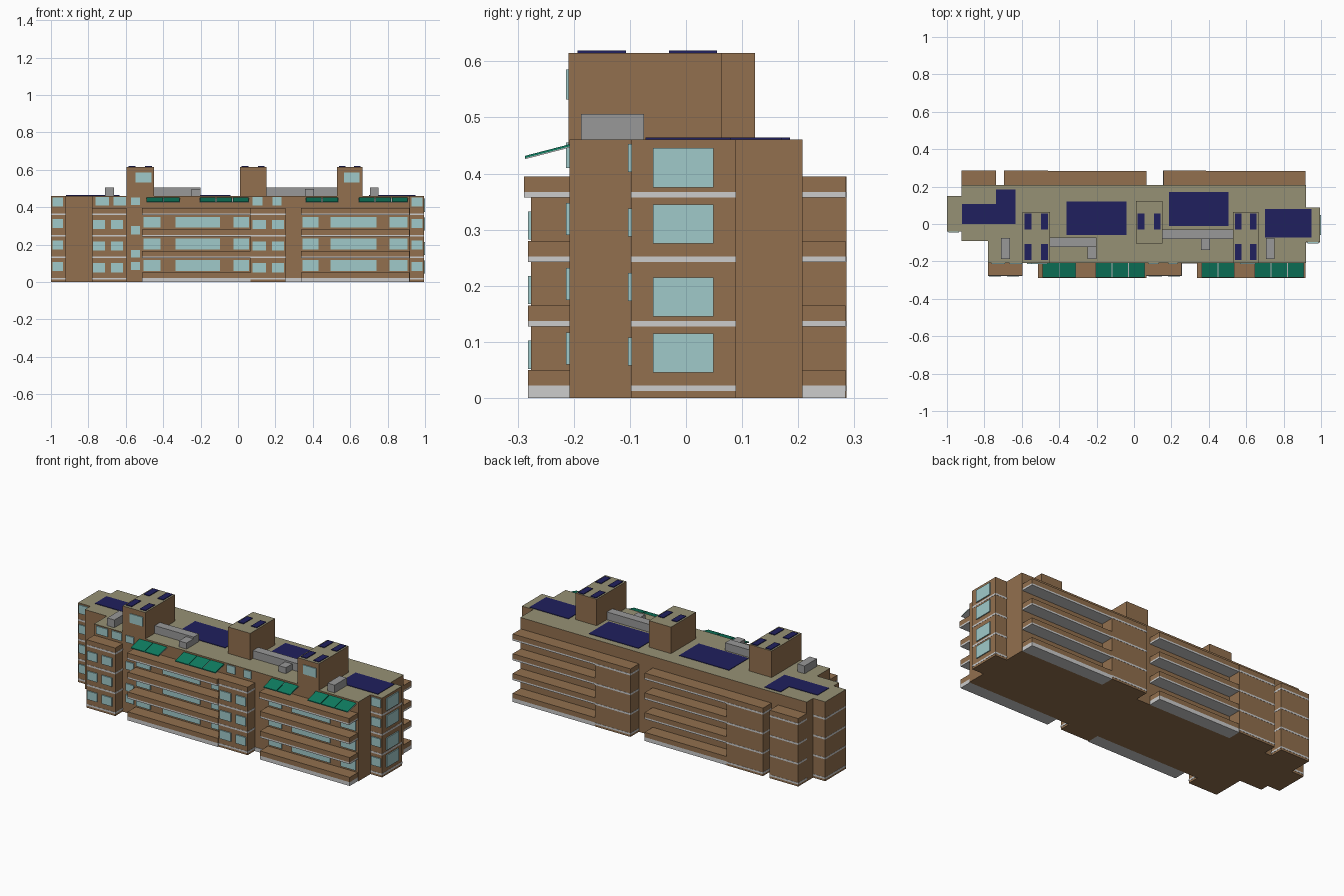
import bpy
import bmesh

if "Cube" in bpy.data.objects:
    bpy.data.objects.remove(bpy.data.objects["Cube"], do_unlink=True)


def material(name, *srgb):
    linear = [((c / 255 + 0.055) / 1.055) ** 2.4 for c in srgb] + [1.0]
    mat = bpy.data.materials.new(name)
    mat.use_nodes = True
    mat.diffuse_color = linear
    shader = mat.node_tree.nodes["Principled BSDF"]
    shader.inputs["Base Color"].default_value = linear
    shader.inputs["Roughness"].default_value = 0.9
    return mat


brick = material("brown brick", 146, 112, 78)
roofing = material("khaki roofing", 150, 145, 117)
glass = material("pale blue glass", 160, 202, 202)
navy = material("navy solar panel", 32, 32, 94)
green = material("green awning", 14, 124, 96)
white = material("white trim", 204, 204, 204)
grey = material("grey metal", 152, 152, 152)


def finish(name, bm, mat, top=None):
    """Turn a bmesh into an object; upward faces may take a second material."""
    bmesh.ops.recalc_face_normals(bm, faces=bm.faces)
    mesh = bpy.data.meshes.new(name)
    mesh.materials.append(mat)
    if top:
        mesh.materials.append(top)
        for face in bm.faces:
            face.material_index = int(face.normal.z > 0.5)
    bm.to_mesh(mesh)
    bm.free()
    obj = bpy.data.objects.new(name, mesh)
    bpy.context.collection.objects.link(obj)
    return obj


def boxes(name, mat, spans, top=None):
    """One object from boxes, each given as (x range, y range, z range)."""
    bm = bmesh.new()
    for span in spans:
        verts = bmesh.ops.create_cube(bm, size=1)["verts"]
        for v in verts:
            v.co = [lo + (hi - lo) * (c + 0.5) for (lo, hi), c in zip(span, v.co)]
    return finish(name, bm, mat, top)


def grow(span, d):
    return span[0] - d, span[1] + d


ROOF, TOWER, LEDGE = 0.461, 0.615, 0.395
FRONT, BACK = -0.208, 0.208
FLOORS = [0, 0.115, 0.23, 0.345]

# Main block with end wings, extruded from its footprint
footprint = [
    (-1, -0.04), (-0.922, -0.04), (-0.922, -0.09), (-0.78, -0.09),
    (-0.78, FRONT), (0.92, FRONT), (0.92, -0.097), (0.994, -0.097),
    (0.994, 0.088), (0.92, 0.088), (0.92, BACK), (-0.922, BACK),
    (-0.922, 0.15), (-1, 0.15),
]
bm = bmesh.new()
base = bm.faces.new([bm.verts.new((x, y, 0)) for x, y in footprint])
extruded = bmesh.ops.extrude_face_region(bm, geom=[base], use_keep_orig=True)
for v in extruded["geom"]:
    if isinstance(v, bmesh.types.BMVert):
        v.co.z = ROOF
finish("main_block", bm, brick, roofing)

# Projecting bays, front and back
front_depth, back_depth = (-0.276, FRONT), (BACK, 0.286)
left_bay, middle_bay = (-0.78, -0.596), (0.068, 0.255)
bays = [(left_bay, front_depth), (middle_bay, front_depth)]
bays += [(x, back_depth) for x in [(-0.922, -0.738), (-0.695, -0.46), (0.157, 0.385)]]
boxes("bays", brick, [(x, y, (0, LEDGE)) for x, y in bays])

# White floor bands around bays and wings
wings = [((-1, -0.9), (-0.04, 0.15)), ((0.9, 0.994), (-0.097, 0.088))]
boxes("floor_bands", white, [
    (grow(x, 0.001), grow(y, 0.001), (z + 0.012, z + 0.022))
    for x, y in bays + wings for z in FLOORS])

# Balconies: white slab edge below a brick parapet
balconies, edges = [], []
for i, z in enumerate(FLOORS):
    front = -0.289 if i == 3 else -0.282
    for x in [(-0.512, 0.068), (0.338, 0.916)]:
        balconies.append((x, (front, FRONT), (z + 0.022, z + 0.05)))
        edges.append((x, (front, FRONT), (z + (0.012 if i else 0), z + 0.022)))
    for x in [(-0.46, 0.068), (0.385, 0.916)]:
        balconies.append((x, (BACK, 0.284), (z + 0.022, z + 0.05)))
        edges.append((x, (BACK, 0.284), (z + (0.012 if i else 0), z + 0.022)))
edges.append(((0.255, 0.338), (FRONT - 0.003, FRONT), (0, 0.022)))
boxes("balcony_parapets", brick, balconies)
boxes("balcony_slab_edges", white, edges)

# Stair towers on the roof
towers = [((-0.595, -0.45), (-0.209, 0.063)),
          ((0.01, 0.152), (-0.105, 0.123)),
          ((0.53, 0.666), (-0.209, 0.063))]
boxes("stair_towers", brick, [(x, y, (ROOF - 0.01, TOWER)) for x, y in towers], roofing)


# Windows as thin plates on the front walls
def front_windows(name, wall, columns, rows):
    boxes(name, glass, [(x, (wall - 0.006, wall + 0.002), z)
                        for x in columns for z in rows])


front_windows("balcony_windows", FRONT,
              [(-0.505, -0.415), (-0.335, -0.095), (-0.025, 0.06),
               (0.345, 0.43), (0.495, 0.74), (0.81, 0.905)],
              [(z + 0.06, z + 0.117) for z in FLOORS[:3]])
front_windows("bay_windows", front_depth[0],
              [(-0.775, -0.71), (-0.68, -0.615), (0.077, 0.15), (0.182, 0.246)],
              [(z + 0.052, z + 0.102) for z in FLOORS[:3]])
front_windows("top_floor_windows", FRONT,
              [(-0.762, -0.69), (-0.665, -0.6), (0.077, 0.13), (0.185, 0.232)],
              [(0.41, 0.455)])
front_windows("stair_windows", FRONT, [(-0.573, -0.523)],
              [(0.063, 0.107), (0.13, 0.172), (0.255, 0.3), (0.412, 0.452)])
front_windows("tower_windows", FRONT, [(-0.548, -0.463), (0.567, 0.65)], [(0.532, 0.585)])
wing_rows = [(z + 0.058, z + 0.108) for z in FLOORS]
front_windows("left_wing_windows", -0.097, [(0.928, 0.987)], wing_rows)
front_windows("right_wing_windows", -0.04, [(-0.992, -0.935)], wing_rows)
boxes("left_wing_side_windows", glass, [
    ((0.992, 1), (-0.059, 0.049), (z, z + 0.07)) for z in [0.045, 0.145, 0.275, 0.375]])


# Sloping awnings, split into panels over a white frame
def awnings(name, mat, panels, drop, thickness):
    obj = boxes(name, mat, [(x, (-0.287, FRONT), (-thickness, 0)) for x in panels])
    for v in obj.data.vertices:
        v.co.z += 0.452 - drop + (v.co.y - FRONT) * 0.26


panels, frames = [], []
for start, end, count in [(-0.49, -0.31, 2), (-0.205, 0.058, 3),
                          (0.362, 0.537, 2), (0.645, 0.908, 3)]:
    frames.append((start, end))
    step = (end - start) / count
    panels += [grow((start + i * step, start + (i + 1) * step), -0.002)
               for i in range(count)]
awnings("awning_panels", green, panels, 0, 0.004)
awnings("awning_frames", white, frames, 0.004, 0.002)

# Solar panels on the main roof and the towers
flat = (ROOF - 0.002, ROOF + 0.003)
boxes("roof_solar_panels", navy, [
    ((-0.92, -0.738), (0, 0.107), flat), ((-0.738, -0.634), (0, 0.185), flat),
    ((-0.36, -0.04), (-0.06, 0.12), flat), ((0.186, 0.506), (-0.012, 0.17), flat),
    ((0.7, 0.95), (-0.072, 0.08), flat)])
tower_panels = []
for (x0, x1), depth in towers:
    for x in [(x0 + 0.01, x0 + 0.046), (x1 - 0.046, x1 - 0.01)]:
        rows = [(-0.03, 0.055)]
        if depth[0] < -0.2:
            rows.append((-0.193, -0.107))
        tower_panels += [(x, y, (TOWER - 0.002, TOWER + 0.004)) for y in rows]
boxes("tower_solar_panels", navy, tower_panels)

# Rooftop ventilation ducts and units
tall, low = (ROOF - 0.005, 0.506), (ROOF - 0.005, 0.496)
boxes("roof_ducts", grey, [
    ((-0.71, -0.664), (-0.187, -0.075), tall), ((0.706, 0.752), (-0.187, -0.075), tall),
    ((-0.45, -0.2), (-0.122, -0.073), tall), ((-0.249, -0.2), (-0.187, -0.122), low),
    ((0.152, 0.53), (-0.08, -0.03), tall), ((0.358, 0.405), (-0.138, -0.08), low)])
